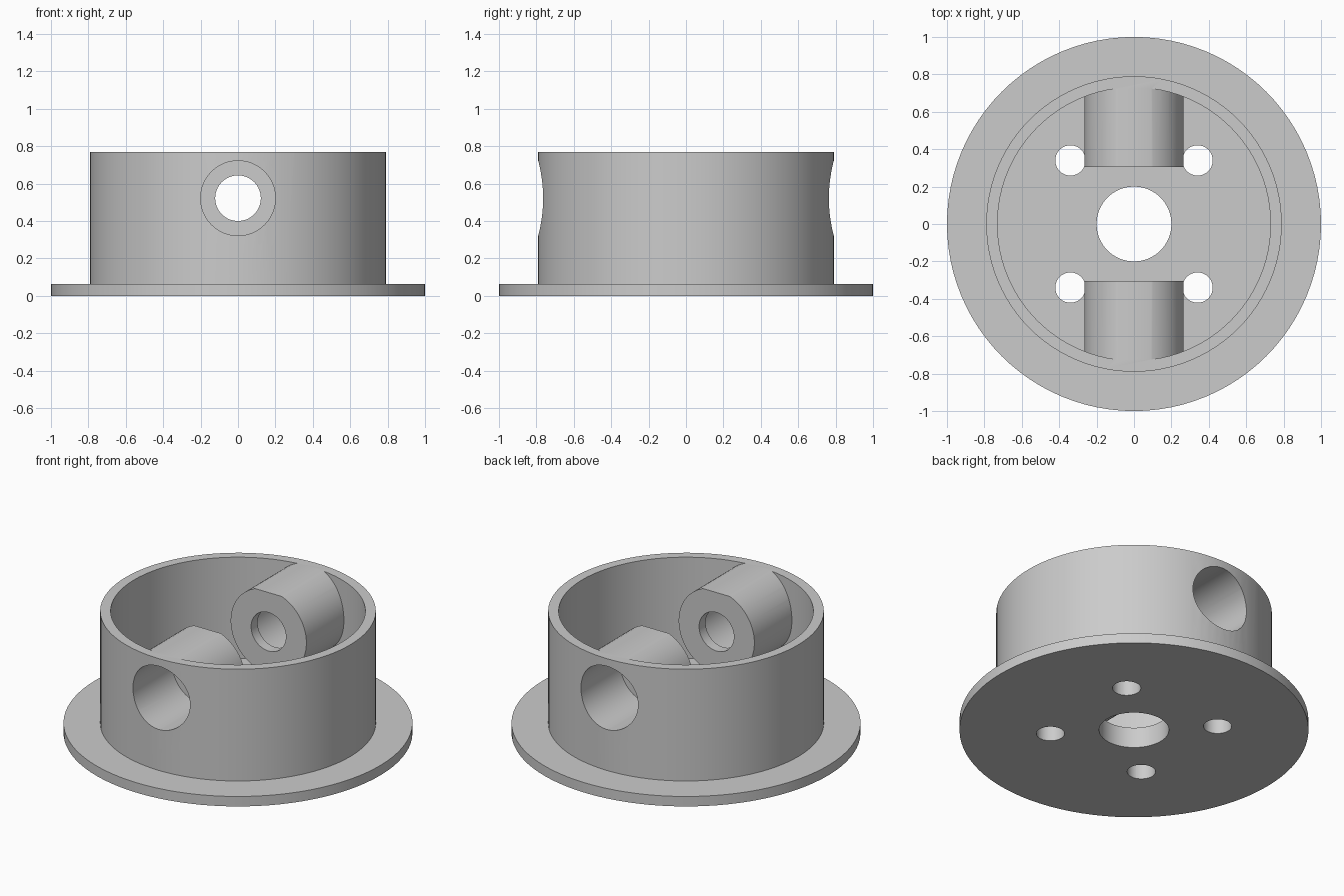
import bpy, bmesh, math
from mathutils import Matrix, Vector

if "Cube" in bpy.data.objects:
    bpy.data.objects.remove(bpy.data.objects["Cube"])

SEG = 96
TOP = 0.77       # rim height
AXIS = 0.522     # height of the cross bore

grey = bpy.data.materials.new("light grey")
grey.diffuse_color = (0.6, 0.6, 0.6, 1)
grey.use_nodes = True
grey.node_tree.nodes["Principled BSDF"].inputs["Base Color"].default_value = grey.diffuse_color


def make_object(name, bm):
    bmesh.ops.recalc_face_normals(bm, faces=bm.faces)
    mesh = bpy.data.meshes.new(name)
    bm.to_mesh(mesh)
    bm.free()
    ob = bpy.data.objects.new(name, mesh)
    mesh.materials.append(grey)
    bpy.context.collection.objects.link(ob)
    return ob


def lathe(name, profile):
    """Closed ring-shaped solid from a closed (radius, z) profile."""
    bm = bmesh.new()
    rings = []
    for i in range(SEG):
        a = 2 * math.pi * i / SEG
        rings.append([bm.verts.new((r * math.cos(a), r * math.sin(a), z)) for r, z in profile])
    n = len(profile)
    for i in range(SEG):
        p, q = rings[i], rings[(i + 1) % SEG]
        for j in range(n):
            k = (j + 1) % n
            bm.faces.new((p[j], q[j], q[k], p[k]))
    return make_object(name, bm)


def cylinder(name, radius, start, end, segments=64):
    """Cylinder between two points."""
    a, b = Vector(start), Vector(end)
    rot = (b - a).to_track_quat('Z', 'Y').to_matrix().to_4x4()
    bm = bmesh.new()
    bmesh.ops.create_cone(bm, cap_ends=True, segments=segments, radius1=radius, radius2=radius,
                          depth=(b - a).length, matrix=Matrix.Translation((a + b) / 2) @ rot)
    return make_object(name, bm)


def boolean(target, tool, operation):
    mod = target.modifiers.new(tool.name, 'BOOLEAN')
    mod.operation = operation
    mod.solver = 'EXACT'
    mod.object = tool
    bpy.ops.object.select_all(action='DESELECT')
    target.select_set(True)
    bpy.context.view_layer.objects.active = target
    bpy.ops.object.modifier_apply(modifier=mod.name)
    bpy.data.objects.remove(tool)


# Flange, floor with centre hole, and cup wall (left tall, trimmed below)
body = lathe("flanged_cup", [
    (0.2, 0), (1, 0), (1, 0.063), (0.79, 0.063),
    (0.79, 0.85), (0.73, 0.85), (0.73, 0.13), (0.2, 0.13)])

# Two horizontal bosses growing inwards from the wall
for s in (-1, 1):
    boolean(body, cylinder("boss", 0.265, (0, s * 0.305, AXIS), (0, s * 0.74, AXIS)), 'UNION')

# Trim the rim and boss tops flush
boolean(body, cylinder("rim_trim", 1.2, (0, 0, TOP), (0, 0, 1.2)), 'DIFFERENCE')

# Wide bores from outside, leaving a thin web at each inner end
for s in (-1, 1):
    boolean(body, cylinder("wide_bore", 0.2, (0, s * 0.37, AXIS), (0, s * 1.1, AXIS)), 'DIFFERENCE')

# Narrow hole through both webs
boolean(body, cylinder("web_hole", 0.122, (0, -0.5, AXIS), (0, 0.5, AXIS)), 'DIFFERENCE')

# Four screw holes in the floor
for x in (-0.34, 0.34):
    for y in (-0.34, 0.34):
        boolean(body, cylinder("screw_hole", 0.081, (x, y, -0.1), (x, y, 0.2), 40), 'DIFFERENCE')

bpy.ops.object.select_all(action='DESELECT')
body.select_set(True)
bpy.context.view_layer.objects.active = body
bpy.ops.object.shade_smooth_by_angle(angle=math.radians(30))
